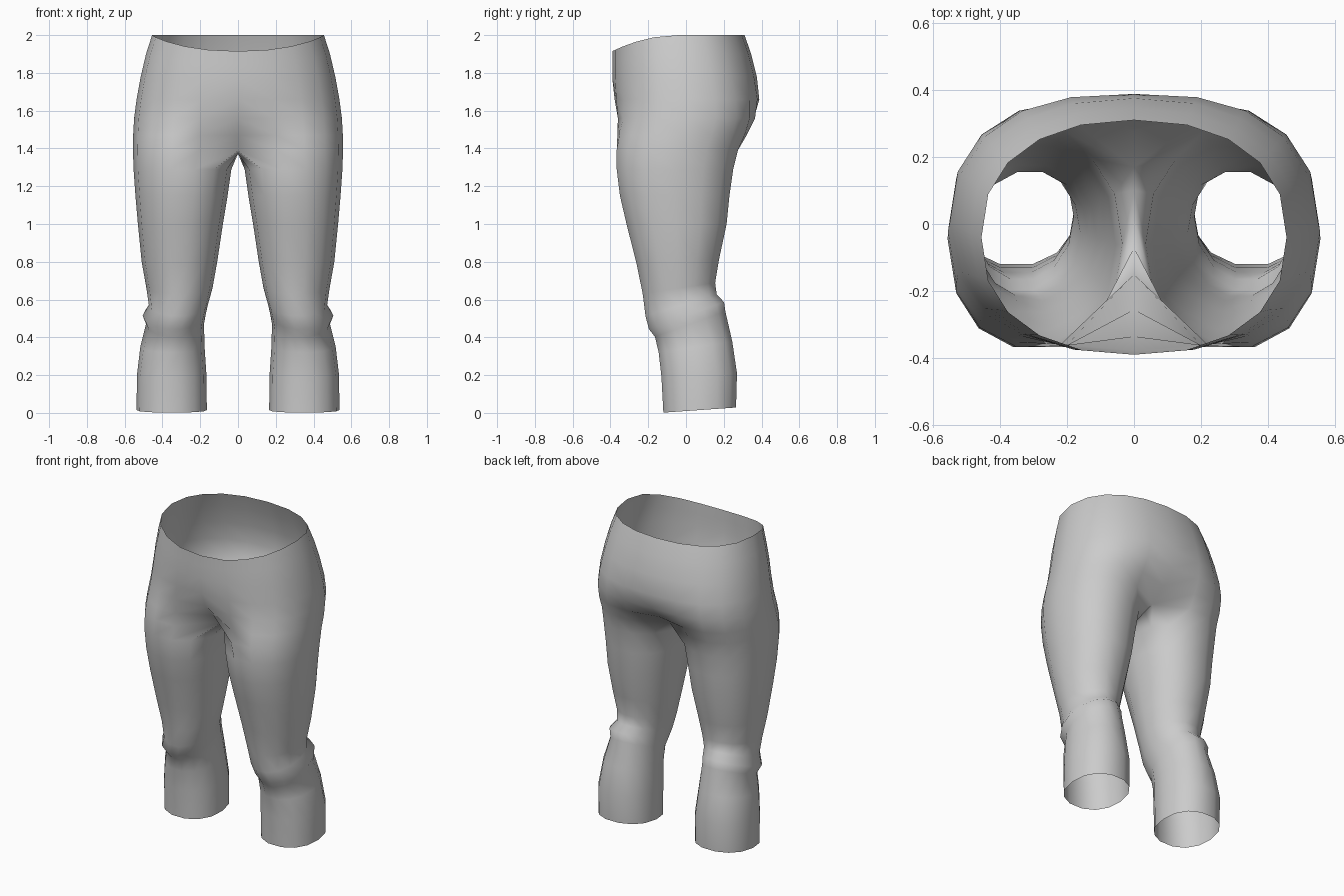
import bpy, bmesh
from math import sin, cos, pi

cube = bpy.data.objects.get("Cube")
if cube:
    bpy.data.objects.remove(cube)

ARC = 11              # points from front centre round the hip to back centre
INNER = 3             # extra points across the crotch
SIDES = ARC + INNER

# Hip rings: height, half width, front y, back y, seam front y, seam back y,
# blend towards two separate thighs, front drop
HIPS = [
    (2.00, 0.455, -0.39, 0.31, -0.39, 0.31, 0, 0.085),
    (1.90, 0.487, -0.39, 0.345, -0.39, 0.345, 0, 0.05),
    (1.78, 0.515, -0.39, 0.375, -0.39, 0.375, 0.05, 0.01),
    (1.66, 0.537, -0.383, 0.392, -0.378, 0.388, 0.15, 0),
    (1.56, 0.550, -0.37, 0.375, -0.335, 0.36, 0.4, 0),
    (1.47, 0.555, -0.367, 0.325, -0.255, 0.28, 0.75, 0),
    (1.39, 0.556, -0.367, 0.275, -0.15, 0.17, 1, 0),
]
# Leg rings: height, inner x, outer x, front y, back y, tilt, roundness
LEGS = [
    (1.29, 0.035, 0.553, -0.367, 0.25, 0, 0.9),
    (1.15, 0.055, 0.543, -0.35, 0.23, 0, 0.9),
    (1.00, 0.08, 0.530, -0.315, 0.215, 0, 0.9),
    (0.80, 0.11, 0.510, -0.262, 0.175, 0.05, 0.95),
    (0.66, 0.135, 0.485, -0.23, 0.155, 0.15, 1),
    (0.57, 0.16, 0.472, -0.215, 0.163, 0.30, 1),
    (0.515, 0.172, 0.505, -0.197, 0.202, 0.36, 1),
    (0.47, 0.18, 0.487, -0.165, 0.209, 0.36, 1),
    (0.35, 0.177, 0.517, -0.145, 0.245, 0.15, 0.95),
    (0.20, 0.167, 0.535, -0.13, 0.27, 0.05, 0.9),
    (0.015, 0.165, 0.537, -0.12, 0.265, 0.07, 0.9),
]


def rounded(v, power=0.9):
    return abs(v) ** power * (1 if v >= 0 else -1)


def leg_point(i, inner, outer, front, back, power=0.9):
    """Point i of a leg outline, with y measured from the outline's middle."""
    a = pi + 2 * pi * (i + (INNER + 1) / 2) / SIDES
    x = (inner + outer) / 2 + (outer - inner) / 2 * rounded(cos(a), power)
    return x, (back - front) / 2 / 0.978 * rounded(sin(a), power)


def hip_ring(bm, z, half, front, back, seam_front, seam_back, blend, drop):
    mid, depth = (front + back) / 2, (back - front) / 2
    ring = [bm.verts.new((0, seam_front, z - drop))]
    for i in range(1, ARC - 1):
        a = -pi / 2 + pi * i / (ARC - 1)
        s = rounded(sin(a), 0.85)
        lx, ly = leg_point(i, 0, half, front, back)
        x = half * rounded(cos(a)) * (1 - blend) + lx * blend
        y = mid + depth * s * (1 - blend) + ly * blend
        ring.append(bm.verts.new((x, y, z - drop * max(0, -s) ** 2)))
    ring.append(bm.verts.new((0, seam_back, z)))
    return ring


def leg_ring(bm, z, inner, outer, front, back, tilt, power):
    ring = []
    for i in range(SIDES):
        x, y = leg_point(i, inner, outer, front, back, power)
        ring.append(bm.verts.new((x, (front + back) / 2 + y, z + tilt * y)))
    return ring


def bridge(bm, upper, lower, closed):
    n = len(upper)
    for i in range(n if closed else n - 1):
        j = (i + 1) % n
        bm.faces.new((upper[i], lower[i], lower[j], upper[j]))


# Left half: hip arcs, crotch seam, then the leg tube
bm = bmesh.new()
hips = [hip_ring(bm, *h) for h in HIPS]
for up, low in zip(hips, hips[1:]):
    bridge(bm, up, low, False)
seam = [bm.verts.new((0, y, 1.372)) for y in (0.10, 0.02, -0.07)]
legs = [hips[-1] + seam] + [leg_ring(bm, *l) for l in LEGS]
for up, low in zip(legs, legs[1:]):
    bridge(bm, up, low, True)

# Right half by mirroring, welded on the centre line
half = bm.verts[:] + bm.edges[:] + bm.faces[:]
bmesh.ops.mirror(bm, geom=half, axis='X', merge_dist=0.0005)
bmesh.ops.remove_doubles(bm, verts=bm.verts[:], dist=0.0005)
bmesh.ops.recalc_face_normals(bm, faces=bm.faces[:])
mesh = bpy.data.meshes.new("trousers")
bm.to_mesh(mesh)
bm.free()

# Plain grey cloth
cloth = bpy.data.materials.new("grey_cloth")
cloth.use_nodes = True
grey = (0.6, 0.6, 0.6, 1)
cloth.diffuse_color = grey
cloth.node_tree.nodes["Principled BSDF"].inputs["Base Color"].default_value = grey
mesh.materials.append(cloth)

trousers = bpy.data.objects.new("trousers", mesh)
bpy.context.collection.objects.link(trousers)
for poly in mesh.polygons:
    poly.use_smooth = True
